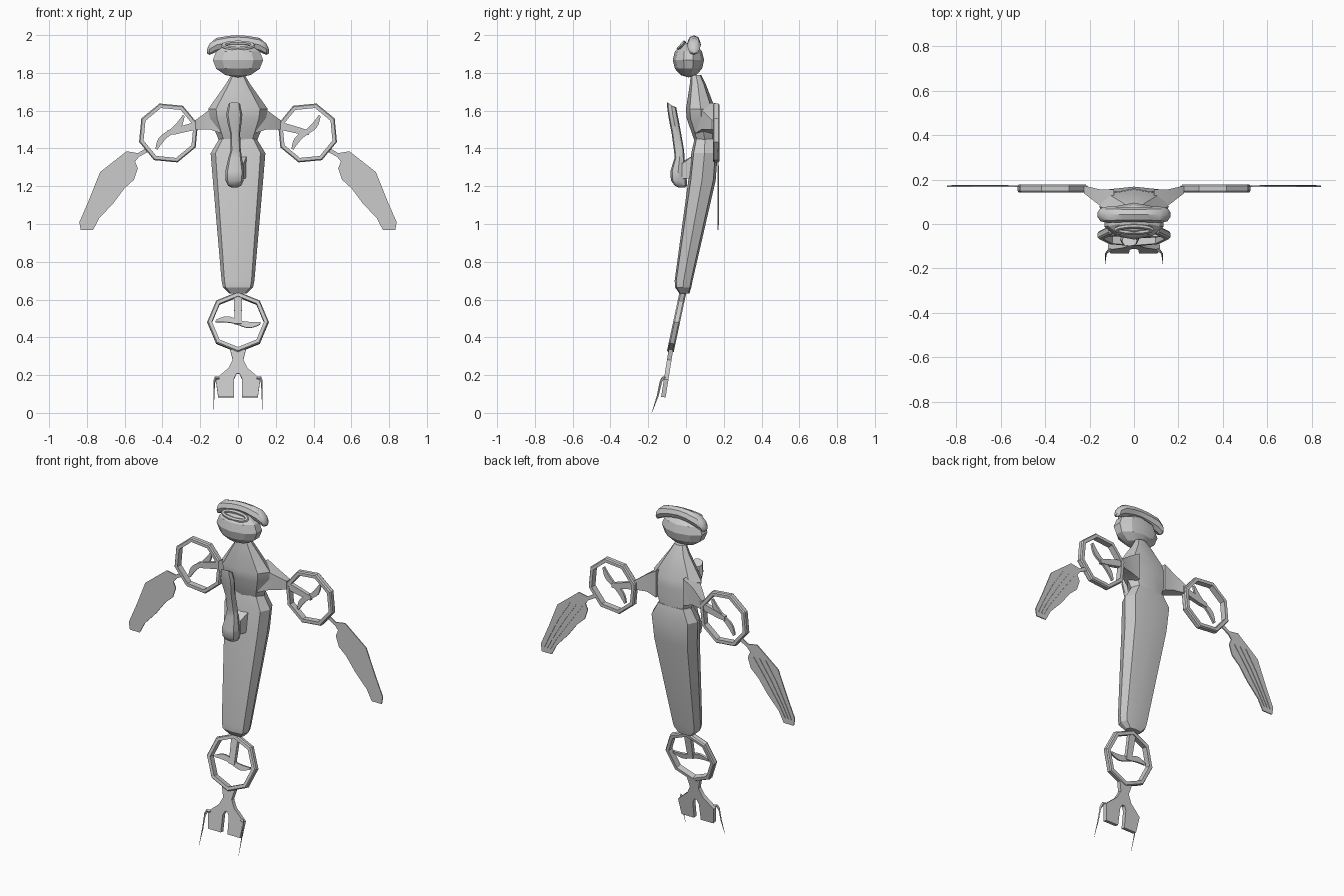
import bpy, bmesh
from math import sin, cos, pi, radians
from mathutils import Matrix, Vector

if "Cube" in bpy.data.objects:
    bpy.data.objects.remove(bpy.data.objects["Cube"])

grey = bpy.data.materials.new("plain_grey")
grey.use_nodes = True
COLOUR = (0.6, 0.6, 0.6, 1)
grey.diffuse_color = COLOUR
grey.node_tree.nodes["Principled BSDF"].inputs["Base Color"].default_value = COLOUR


def finish(name, bm, angle=25):
    bmesh.ops.recalc_face_normals(bm, faces=bm.faces)
    mesh = bpy.data.meshes.new(name)
    bm.to_mesh(mesh)
    bm.free()
    mesh.materials.append(grey)
    ob = bpy.data.objects.new(name, mesh)
    bpy.context.collection.objects.link(ob)
    bpy.ops.object.select_all(action='DESELECT')
    ob.select_set(True)
    bpy.context.view_layer.objects.active = ob
    bpy.ops.object.shade_smooth_by_angle(angle=radians(angle))
    return ob


def loft(name, rings, closed=False, angle=25):
    """Skin a row of equal point rings; cap the ends unless closed."""
    bm = bmesh.new()
    rows = [[bm.verts.new(p) for p in ring] for ring in rings]
    n = len(rows[0])
    pairs = list(zip(rows, rows[1:])) + ([(rows[-1], rows[0])] if closed else [])
    for a, b in pairs:
        for i in range(n):
            j = (i + 1) % n
            bm.faces.new((a[i], a[j], b[j], b[i]))
    if not closed:
        bm.faces.new(rows[0])
        bm.faces.new(rows[-1])
    return finish(name, bm, angle)


def plate(name, outline, thick, matrix):
    """Extrude an x-z outline along y."""
    bm = bmesh.new()
    front = [bm.verts.new((x, -thick / 2, z)) for x, z in outline]
    back = [bm.verts.new((x, thick / 2, z)) for x, z in outline]
    n = len(outline)
    for i in range(n):
        j = (i + 1) % n
        bm.faces.new((front[i], front[j], back[j], back[i]))
    bm.faces.new(front)
    bm.faces.new(back)
    bmesh.ops.transform(bm, matrix=matrix, verts=bm.verts)
    return finish(name, bm)


def hoop(name, matrix, phase, outer=0.163, inner=0.138, depth=0.036):
    """Eight-sided ring facing y."""
    rings = []
    for k in range(8):
        a = radians(phase) + k * pi / 4
        rings.append([matrix @ Vector((r * cos(a), y * depth / 2, r * sin(a)))
                      for r, y in ((outer, -.6), (outer, .6), (outer - .006, 1),
                                   (inner, 1), (inner, -1), (outer - .006, -1))])
    return loft(name, rings, closed=True)


def propeller(name, matrix, half):
    """Wavy two-bladed strip along x."""
    steps = [i / 6 for i in range(-6, 7)]
    mid = [(t * half, -.012 * sin(t * pi)) for t in steps]
    wide = [.006 + .010 * sin(min(1, 1.25 * (1 - abs(t))) * pi * .7) for t in steps]
    outline = [(x, z + w) for (x, z), w in zip(mid, wide)]
    outline += [(x, z - w) for (x, z), w in reversed(list(zip(mid, wide)))]
    return plate(name, outline, 0.012, matrix)


def section(z, half_x, y0, y1, x=0, fill=.82):
    """Eight-point horizontal section with a centre ridge front and back."""
    cy, ry = (y0 + y1) / 2, (y1 - y0) / 2
    ring = []
    for k in range(8):
        a = k * pi / 4
        s = fill / cos(pi / 4) if k % 2 else 1
        ring.append((x + half_x * s * cos(a), cy + ry * s * sin(a), z))
    return ring


def beam(name, path):
    """Rectangular bar along x; each entry is x, y0, y1, z0, z1."""
    return loft(name, [[(x, a, c), (x, b, c), (x, b, d), (x, a, d)]
                       for x, a, b, c, d in path])


# Torso and long lower body
loft("torso", [section(*s, fill=.74) for s in (
    (1.79, .035, .025, .08), (1.74, .065, .02, .105), (1.61, .157, 0, .155),
    (1.56, .15, .003, .16), (1.44, .10, .045, .155))], angle=35)
loft("lower_body", [section(*s) for s in (
    (1.45, .10, .045, .155), (1.375, .145, .028, .168), (1.23, .133, .012, .157),
    (.70, .087, -.06, .035), (.665, .08, -.058, .028), (.632, .045, -.035, .018))])

# Head
bm = bmesh.new()
bmesh.ops.create_uvsphere(bm, u_segments=10, v_segments=6, radius=1)
bmesh.ops.transform(bm, matrix=Matrix.Translation((0, .013, 1.868))
                    @ Matrix.Diagonal((.14, .083, .092, 1)), verts=bm.verts)
finish("head", bm)

# Padded band arching over the crown
band = [(-.163, 1.915, .012), (-.15, 1.925, .03), (-.115, 1.948, .037), (-.05, 1.962, .034),
        (0, 1.966, .033), (.05, 1.962, .034), (.115, 1.948, .037), (.15, 1.925, .03),
        (.163, 1.915, .012)]
loft("head_band", [[(x, .042 + r * cos(k * pi / 4), z + r * sin(k * pi / 4))
                    for k in range(8)] for x, z, r in band], angle=40)

# Oval lip on the upper face
tilt = Matrix.Translation((0, -.025, 1.945)) @ Matrix.Rotation(radians(-42), 4, 'X')
lip = []
for k in range(16):
    a = k * pi / 8
    lip.append([tilt @ Vector(((.078 + .014 * cos(b)) * cos(a), .01 * sin(b),
                               (.021 + .012 * cos(b)) * sin(a)))
                for b in (i * pi / 3 for i in range(6))])
loft("face_lip", lip, closed=True, angle=40)

# Shoulders, hoops, propellers and wing blades
wing = [(.49, 1.40), (.53, 1.375), (.59, 1.385), (.66, 1.33), (.73, 1.275), (.79, 1.125),
        (.84, 1.01), (.833, .967), (.768, .967), (.735, 1.03), (.66, 1.11), (.60, 1.19),
        (.55, 1.235), (.53, 1.295), (.545, 1.33), (.525, 1.355), (.48, 1.38)]
for side, s in (("left", 1), ("right", -1)):
    mirror = Matrix.Diagonal((s, 1, 1, 1))
    beam(side + "_shoulder", [(s * .09, .05, .155, 1.48, 1.64), (s * .15, .08, .155, 1.5, 1.605),
                              (s * .225, .138, .172, 1.5, 1.55)])
    beam(side + "_hub_rod", [(s * .21, .145, .172, 1.502, 1.545),
                             (s * .33, .148, .17, 1.475, 1.51),
                             (s * .375, .15, .17, 1.47, 1.495)])
    hoop(side + "_hoop", mirror @ Matrix.Translation((.368, .16, 1.482)), 28)
    spin = Matrix.Rotation(radians(-51), 4, 'Y')
    propeller(side + "_propeller", Matrix.Translation((s * .36, .16, 1.485)) @ spin, .115)
    plate(side + "_wing", wing, .006, mirror @ Matrix.Translation((0, .17, 0)))
    # Raised quill ribs on the back of the wing
    for i in range(3):
        d = i * .04
        rib = [(.57 + d, 1.31), (.65 + d * .9, 1.2), (.74 + d * .6, 1.07), (.78 + d * .5, 1.0)]
        strip = rib + [(x - .005, z - .005) for x, z in reversed(rib)]
        plate(f"{side}_quill_{i + 1}", strip, .004, mirror @ Matrix.Translation((0, .174, 0)))

# Tail hoop, rod and propeller, leaning forward at the foot
lean = Matrix.Translation((0, -.05, .48)) @ Matrix.Rotation(radians(-12), 4, 'X')
hoop("tail_hoop", lean, 90)
plate("tail_rod", [(-.022, .15), (.022, .15), (.018, -.01), (-.018, -.01)], .022, lean)
propeller("tail_propeller", lean @ Matrix.Rotation(radians(3), 4, 'Y'), .118)

# Forked tail fin
half = [(.042, .335), (.028, .28), (.05, .235), (.085, .205), (.118, .175), (.105, .08),
        (.022, .08), (.02, .18), (.008, .205)]
outline = half + [(-x, z) for x, z in reversed(half)]
fin_lean = Matrix.Translation((0, -.08, .335)) @ Matrix.Rotation(radians(-9), 4, 'X')
plate("tail_fin", [(x, z - .335) for x, z in outline], .024, fin_lean)

# Hooked spurs at the fin corners
for side, s in (("left", 1), ("right", -1)):
    spur = [(.10, -.112, .185, .008), (.118, -.122, .186, .008), (.126, -.133, .165, .007),
            (.128, -.15, .09, .005), (.13, -.181, 0, .001)]
    loft(side + "_spur", [[(s * (x + a * r * .6), y + b * r, z + c * r) for a, b, c in
                           ((1, 0, 1), (0, 1, 0), (-1, 0, -1), (0, -1, 0))]
                          for x, y, z, r in spur])

# Hanging horn on the chest with a bulb at the foot
horn = [(1.62, .034, -.1, -.052, -.02), (1.58, .043, -.095, -.045, -.02),
        (1.53, .036, -.086, -.035, -.018), (1.48, .026, -.076, -.026, -.015),
        (1.39, .027, -.064, -.01, -.012), (1.35, .036, -.06, -.008, -.015),
        (1.28, .05, -.083, 0, -.017), (1.23, .048, -.08, .004, -.018),
        (1.203, .035, -.06, .005, -.018), (1.193, .015, -.04, -.005, -.018)]
rings = [section(z, w, a, b, x, .76) for z, w, a, b, x in horn]
rings.insert(0, [(x, y, z + .025 - (y + .1) * .7) for x, y, z in rings[0]])
loft("chest_horn", rings, angle=40)

# Bracket joining the horn to the body
loft("horn_bracket", [[(-.02, -.02, 1.25), (.03, -.02, 1.24), (.03, -.02, 1.32), (-.02, -.02, 1.33)],
                      [(-.01, .05, 1.25), (.05, .05, 1.24), (.05, .05, 1.37), (-.01, .05, 1.37)]])
